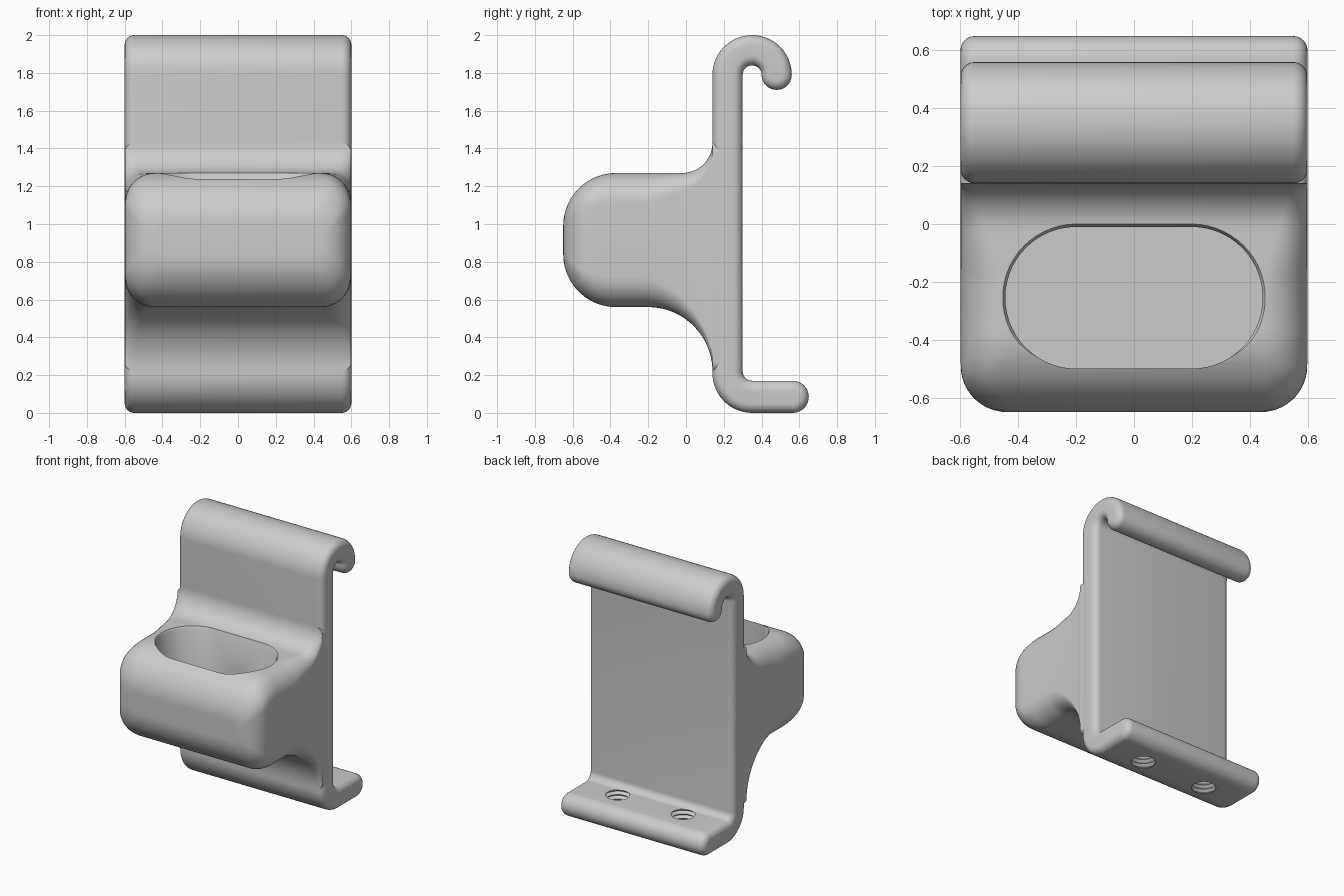
import bpy, bmesh
from math import sin, cos, pi, radians, sqrt

cube = bpy.data.objects.get("Cube")
if cube:
    bpy.data.objects.remove(cube, do_unlink=True)

grey = bpy.data.materials.new("light grey plastic")
grey.use_nodes = True
grey.diffuse_color = (0.6, 0.6, 0.6, 1)
grey.node_tree.nodes["Principled BSDF"].inputs["Base Color"].default_value = (0.6, 0.6, 0.6, 1)


def skin(name, loops):
    """Closed solid lofted through loops that have equal point counts."""
    bm = bmesh.new()
    rings = [[bm.verts.new(p) for p in loop] for loop in loops]
    n = len(rings[0])
    for a, b in zip(rings, rings[1:]):
        for i in range(n):
            j = (i + 1) % n
            bm.faces.new((a[i], a[j], b[j], b[i]))
    bm.faces.new(rings[0])
    bm.faces.new(rings[-1])
    bmesh.ops.recalc_face_normals(bm, faces=bm.faces)
    mesh = bpy.data.meshes.new(name)
    bm.to_mesh(mesh)
    bm.free()
    mesh.materials.append(grey)
    obj = bpy.data.objects.new(name, mesh)
    bpy.context.collection.objects.link(obj)
    return obj


def activate(obj):
    bpy.ops.object.select_all(action='DESELECT')
    obj.select_set(True)
    bpy.context.view_layer.objects.active = obj


def cut(obj, cutter):
    mod = obj.modifiers.new("cut", 'BOOLEAN')
    mod.operation, mod.solver, mod.object = 'DIFFERENCE', 'EXACT', cutter
    activate(obj)
    bpy.ops.object.modifier_apply(modifier=mod.name)
    bpy.data.objects.remove(cutter, do_unlink=True)


def smooth(obj):
    activate(obj)
    bpy.ops.object.shade_smooth_by_angle(angle=radians(32))


def arc(cx, cy, r, a0, a1, n):
    angles = [radians(a0 + (a1 - a0) * i / n) for i in range(n + 1)]
    return [(cx + r * cos(a), cy + r * sin(a)) for a in angles]


# Bracket: side profile with hook and lip, shrunk by d for the rounded ends
def bracket_profile(d):
    return (arc(.35, 1.79, .21 - d, 180, 0, 28)       # hook outside
            + arc(.48, 1.79, .08 - d, 0, -180, 16)    # hook tip
            + arc(.35, 1.79, .05 + d, 0, 180, 16)     # hook inside
            + arc(.35, .22, .05 + d, 180, 270, 8)     # lip inner corner
            + arc(.565, .085, .085 - d, 90, -90, 16)  # lip end
            + arc(.35, .21, .21 - d, 270, 180, 14))   # lip outer corner


HALF, EDGE, STEPS = .6, .05, 6
layers = []
for i in range(STEPS + 1):
    t = pi / 2 * i / STEPS
    layers.append((HALF - EDGE + EDGE * sin(t), EDGE * (1 - cos(t))))
layers = [(-x, d) for x, d in reversed(layers)] + layers
bracket = skin("bracket", [[(x, y, z) for y, z in bracket_profile(d)] for x, d in layers])

# Threaded screw holes through the lip
for x in (-.27, .27):
    rings = []
    for k in range(15):
        r = .1 if k % 2 else .08
        rings.append([(px, py, -.03 + .0165 * k) for px, py in arc(x, .42, r, 0, 352.5, 47)])
    cut(bracket, skin("thread_cutter", rings))
smooth(bracket)


# Holder: rounded sections lofted from the front face back into the bracket
def quarter(r, d):
    return sqrt(max(r * r - d * d, 0))


def section(y):
    top, bottom, half = 1.27, .56, .599
    corner = .16
    if y < -.37:
        rise = quarter(.28, y + .37)
        top, bottom = .99 + rise, .84 - rise
        corner = .06 + .1 * rise / .28
    if y < -.49:
        half = .439 + quarter(.16, y + .49)
    if y > -.02:
        top = 1.43 - quarter(.16, min(y + .02, .16))
    if y > -.2:
        bottom = .22 + quarter(.34, min(y + .2, .34))
        corner = .16 - .11 * min((y + .2) / .34, 1)
    sx, pts = half - corner, []
    for cx, cz, a in ((sx, top - corner, 0), (-sx, top - corner, 90),
                      (-sx, bottom + corner, 180), (sx, bottom + corner, 270)):
        pts += arc(cx, cz, corner, a, a + 90, 10)
    return [(px, y, pz) for px, pz in pts]


N = 20
ys = [-.37 - .28 * cos(pi / 2 * i / N) for i in range(N + 1)]
ys += [-.2 + .34 * sin(pi / 2 * i / N) for i in range(N + 1)] + [.19]
holder = skin("holder", [section(y) for y in ys])


# Pocket with a chamfered rim
def stadium(r, z):
    pts = arc(.2, -.255, r, -90, 90, 28) + arc(-.2, -.255, r, 90, 270, 28)
    return [(px, py, z) for px, py in pts]


cut(holder, skin("pocket_cutter", [stadium(.245, .64), stadium(.245, 1.255),
                                   stadium(.255, 1.271), stadium(.255, 1.5)]))

# Small hole in the back wall of the pocket
cut(holder, skin("hole_cutter", [[(px, y, pz) for px, pz in arc(0, .94, .034, 0, 345, 23)]
                                 for y in (-.1, .1)]))
smooth(holder)
